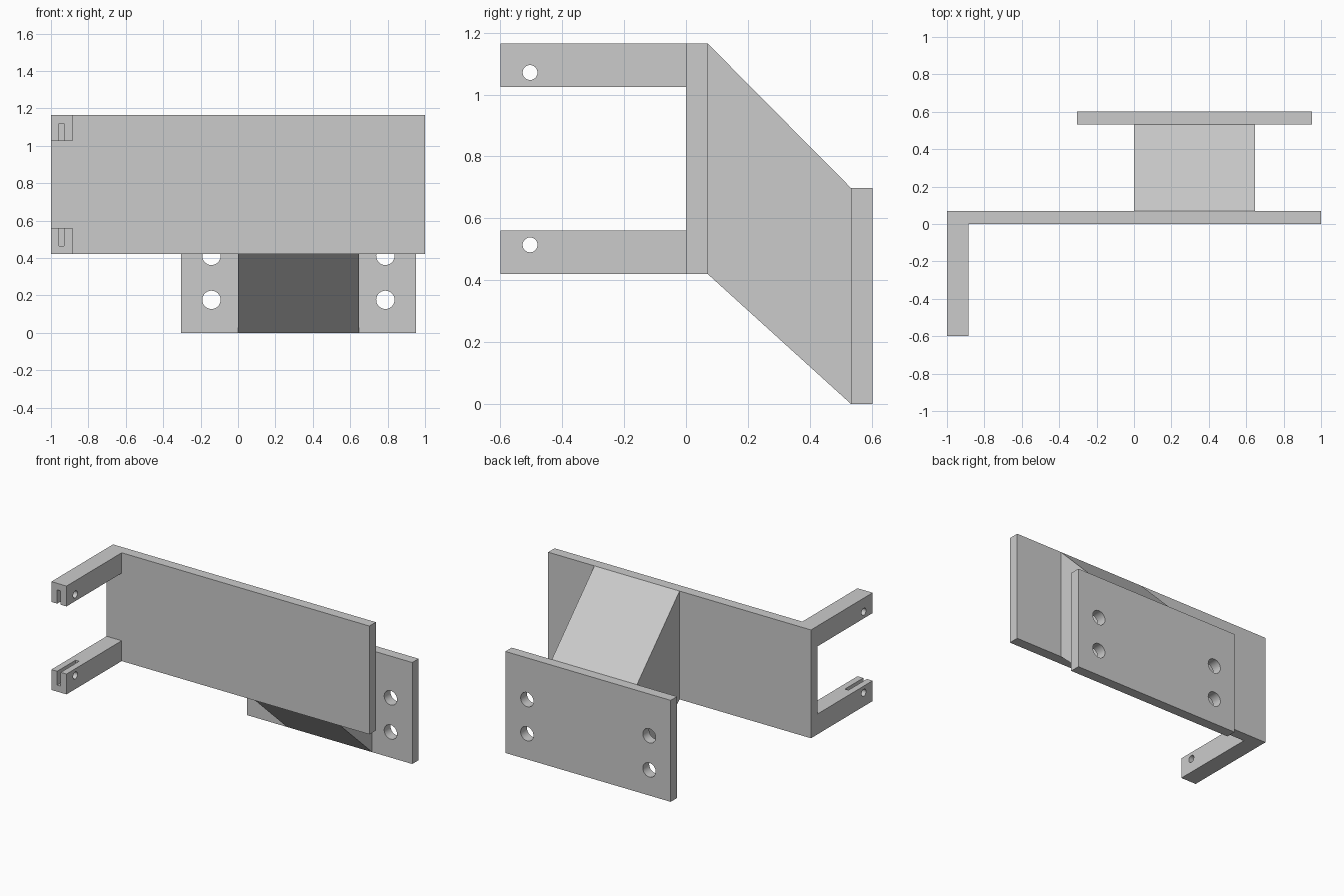
import bpy, bmesh, math
from mathutils import Matrix

if "Cube" in bpy.data.objects:
    bpy.data.objects.remove(bpy.data.objects["Cube"])

grey = bpy.data.materials.new("plain grey")
grey.diffuse_color = (0.6, 0.6, 0.6, 1)
grey.use_nodes = True
grey.node_tree.nodes["Principled BSDF"].inputs["Base Color"].default_value = grey.diffuse_color


def finish(name, bm):
    bmesh.ops.recalc_face_normals(bm, faces=bm.faces)
    mesh = bpy.data.meshes.new(name)
    bm.to_mesh(mesh)
    bm.free()
    mesh.materials.append(grey)
    ob = bpy.data.objects.new(name, mesh)
    bpy.context.collection.objects.link(ob)
    return ob


def prism(name, profile, x0, x1):
    """Extrude a (y, z) side profile along x."""
    bm = bmesh.new()
    face = bm.faces.new([bm.verts.new((x0, y, z)) for y, z in profile])
    new = bmesh.ops.extrude_face_region(bm, geom=[face])["geom"]
    verts = [g for g in new if isinstance(g, bmesh.types.BMVert)]
    bmesh.ops.translate(bm, verts=verts, vec=(x1 - x0, 0, 0))
    return finish(name, bm)


def box(name, x0, x1, y0, y1, z0, z1):
    return prism(name, [(y0, z0), (y1, z0), (y1, z1), (y0, z1)], x0, x1)


def cylinder(name, centre, radius, depth, axis):
    bm = bmesh.new()
    turn = Matrix.Rotation(math.pi / 2, 4, "Y" if axis == "x" else "X")
    bmesh.ops.create_cone(bm, cap_ends=True, segments=32, radius1=radius,
                          radius2=radius, depth=depth,
                          matrix=Matrix.Translation(centre) @ turn)
    for f in bm.faces:
        f.smooth = len(f.verts) == 4
    for e in bm.edges:
        e.smooth = all(len(f.verts) == 4 for f in e.link_faces)
    return finish(name, bm)


def cut(target, cutter):
    cutter.hide_render = True
    cutter.hide_set(True)
    mod = target.modifiers.new("cut", "BOOLEAN")
    mod.operation = "DIFFERENCE"
    mod.solver = "EXACT"
    mod.object = cutter


# Main plate
box("front_plate", -1, 1, 0, 0.07, 0.42, 1.165)

# Arms with a pin hole and a slot that faces the other arm
arms = [("lower_arm", 0.42, 0.56, 0.514, 0.465, 0.60),
        ("upper_arm", 1.025, 1.165, 1.071, 0.98, 1.12)]
for name, z0, z1, hole_z, slot0, slot1 in arms:
    arm = box(name, -1, -0.885, -0.6, 0, z0, z1)
    cut(arm, box(name + "_slot_cutter", -0.956, -0.929, -0.7, -0.4, slot0, slot1))
    cut(arm, cylinder(name + "_hole_cutter", (-0.94, -0.504, hole_z), 0.024, 0.3, "x"))

# Sloped block joining the two plates
prism("sloped_block", [(0.07, 0.42), (0.533, 0), (0.533, 0.698), (0.07, 1.165)],
      0, 0.648)

# Mounting plate with four bolt holes
mount = box("mounting_plate", -0.305, 0.953, 0.533, 0.602, 0, 0.698)
for x in (-0.142, 0.788):
    for z in (0.176, 0.411):
        cut(mount, cylinder("bolt_hole_cutter", (x, 0.567, z), 0.049, 0.3, "y"))
